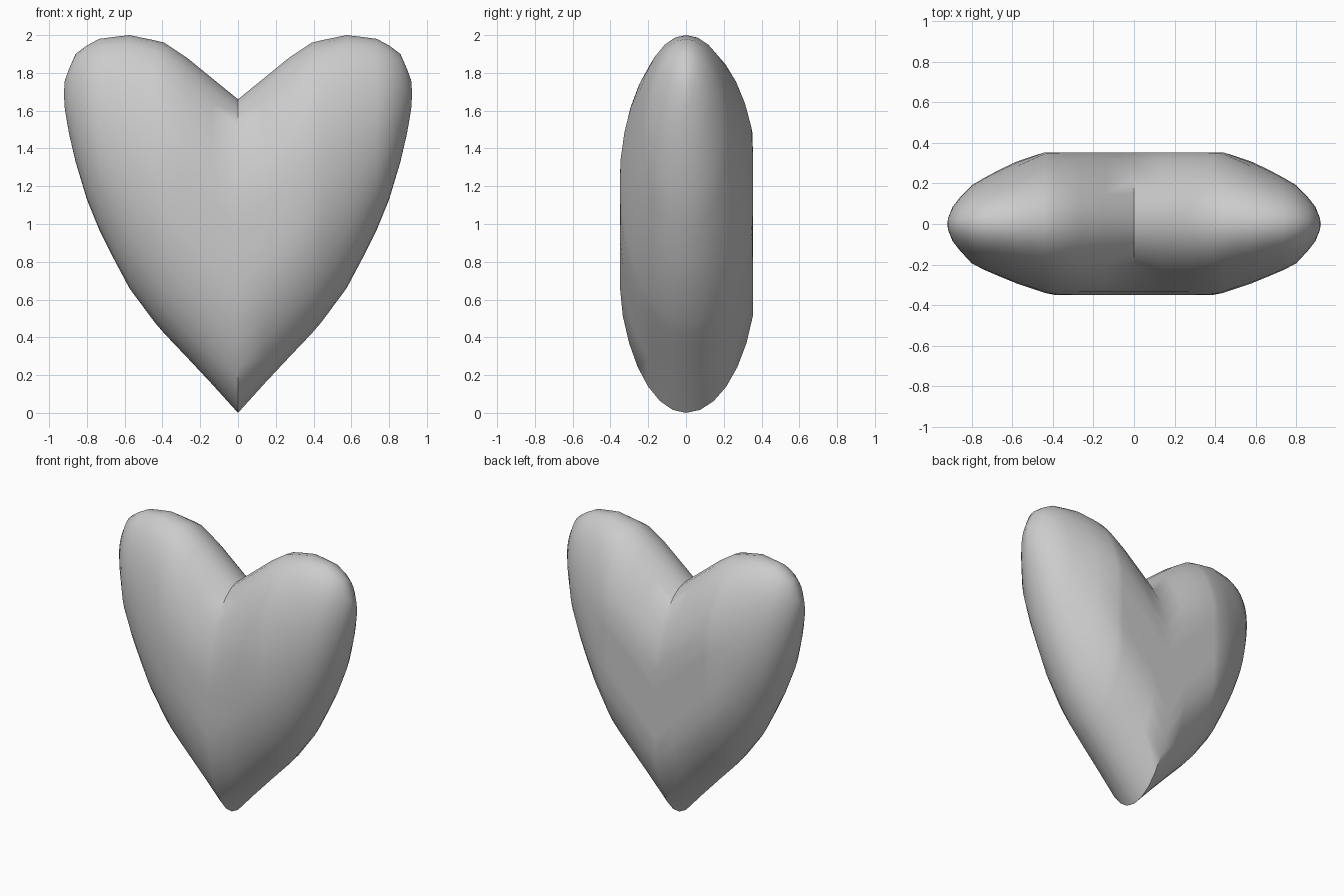
import bpy, bmesh, math

if "Cube" in bpy.data.objects:
    bpy.data.objects.remove(bpy.data.objects["Cube"])

# Slices of one lobe: x, bottom z, top z, back half depth, front half depth
SLICES = [
    (0.00, 0.00, 1.66, 0.385, 0.362),
    (0.14, 0.155, 1.774, 0.385, 0.362),
    (0.27, 0.294, 1.88, 0.385, 0.362),
    (0.39, 0.42, 1.96, 0.380, 0.353),
    (0.44, 0.478, 1.972, 0.375, 0.340),
    (0.575, 0.66, 2.00, 0.310, 0.295),
    (0.66, 0.82, 1.99, 0.270, 0.260),
    (0.735, 0.97, 1.98, 0.230, 0.228),
    (0.80, 1.13, 1.945, 0.192, 0.195),
    (0.86, 1.33, 1.90, 0.130, 0.130),
    (0.895, 1.48, 1.82, 0.085, 0.085),
    (0.917, 1.61, 1.76, 0.030, 0.030),
]
SIDES = 32
BACK_FLAT, FRONT_FLAT = 0.354, 0.350

# Right half of the heart: elliptical slices with flattened faces, lofted along x
bm = bmesh.new()
rings = []
for x, bottom, top, back, front in SLICES:
    ring = []
    for i in range(SIDES):
        a = math.tau * i / SIDES
        y = math.cos(a) * (back if math.cos(a) > 0 else front)
        y = max(-FRONT_FLAT, min(BACK_FLAT, y))
        z = (bottom + top) / 2 + math.sin(a) * (top - bottom) / 2
        ring.append(bm.verts.new((x, y, z)))
    rings.append(ring)
for r, s in zip(rings, rings[1:]):
    for i in range(SIDES):
        j = (i + 1) % SIDES
        bm.faces.new((r[i], r[j], s[j], s[i]))

# Outer tip
tip = bm.verts.new((0.922, 0, 1.69))
for i in range(SIDES):
    bm.faces.new((rings[-1][i], rings[-1][(i + 1) % SIDES], tip))
bmesh.ops.recalc_face_normals(bm, faces=bm.faces)

# Mirror into the full heart, open seam welded at x = 0
bmesh.ops.mirror(bm, geom=bm.verts[:] + bm.edges[:] + bm.faces[:],
                 axis='X', merge_dist=0.0005)
bmesh.ops.recalc_face_normals(bm, faces=bm.faces)
mesh = bpy.data.meshes.new("heart")
bm.to_mesh(mesh)
bm.free()
heart = bpy.data.objects.new("heart", mesh)
bpy.context.collection.objects.link(heart)

# Smooth skin with the cleft kept crisp
bpy.context.view_layer.objects.active = heart
heart.select_set(True)
bpy.ops.object.shade_smooth_by_angle(angle=math.radians(50))
